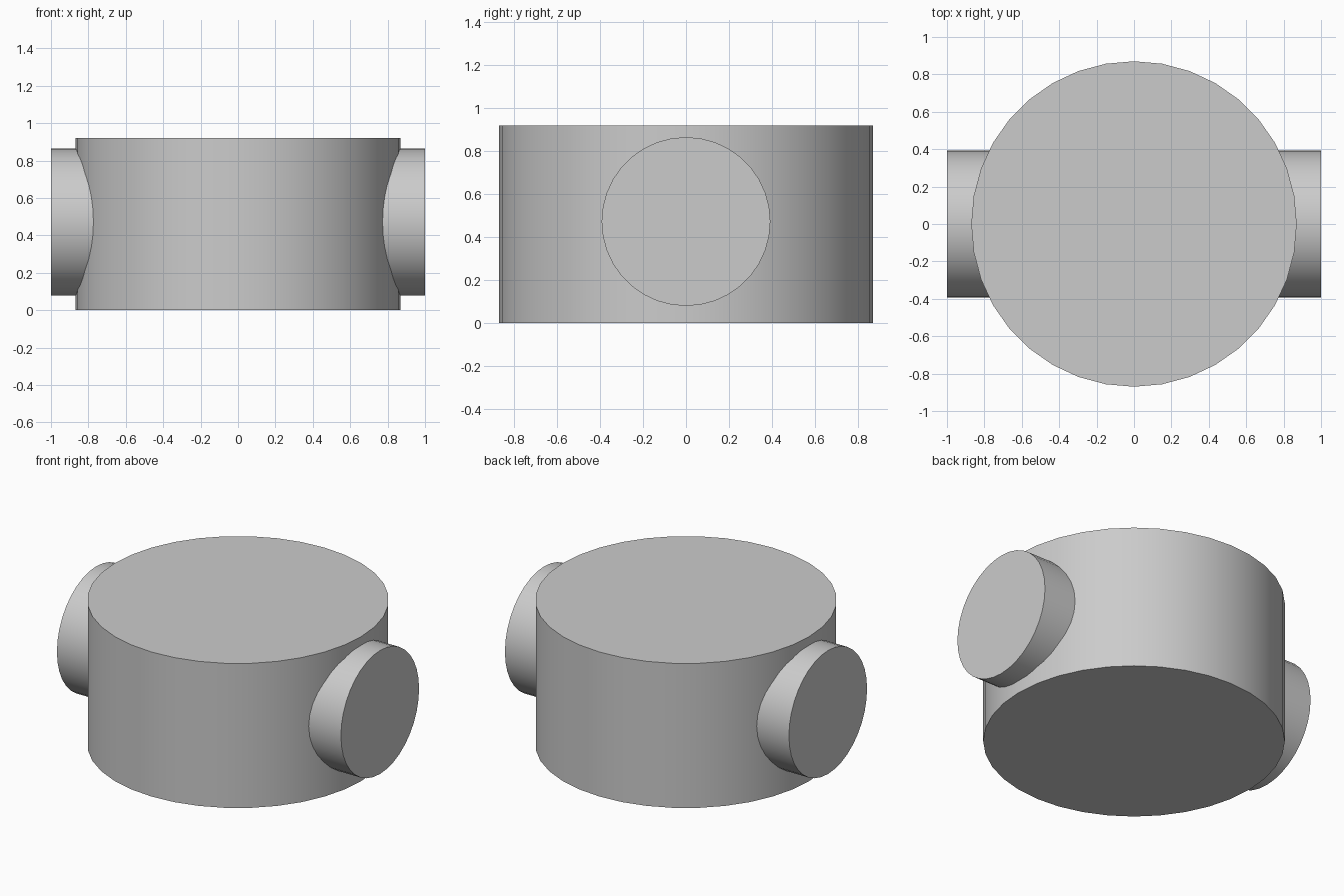
import bpy
import math

# Remove the default cube
cube = bpy.data.objects.get("Cube")
if cube:
    bpy.data.objects.remove(cube, do_unlink=True)

BODY_RADIUS, BODY_HEIGHT = 0.87, 0.92
BOSS_RADIUS, BOSS_Z = 0.393, 0.472
BOSS_INNER, BOSS_OUTER = 0.6, 1.0
SIDES = 36

# Single plain grey
grey = bpy.data.materials.new("light_grey")
grey.use_nodes = True
colour = (0.6, 0.6, 0.6, 1.0)
grey.diffuse_color = colour
grey.node_tree.nodes["Principled BSDF"].inputs["Base Color"].default_value = colour


def cylinder(name, radius, depth, location, rotation=(0, 0, 0)):
    bpy.ops.mesh.primitive_cylinder_add(
        vertices=SIDES, radius=radius, depth=depth,
        location=location, rotation=rotation)
    obj = bpy.context.object
    obj.name = name
    obj.data.materials.append(grey)
    bpy.ops.object.shade_smooth_by_angle(angle=math.radians(30))
    return obj


# Main drum
cylinder("drum_body", BODY_RADIUS, BODY_HEIGHT, (0, 0, BODY_HEIGHT / 2))

# Round bosses on both sides
for name, side in (("left_boss", 1), ("right_boss", -1)):
    cylinder(name, BOSS_RADIUS, BOSS_OUTER - BOSS_INNER,
             (side * (BOSS_INNER + BOSS_OUTER) / 2, 0, BOSS_Z),
             (0, math.pi / 2, 0))
